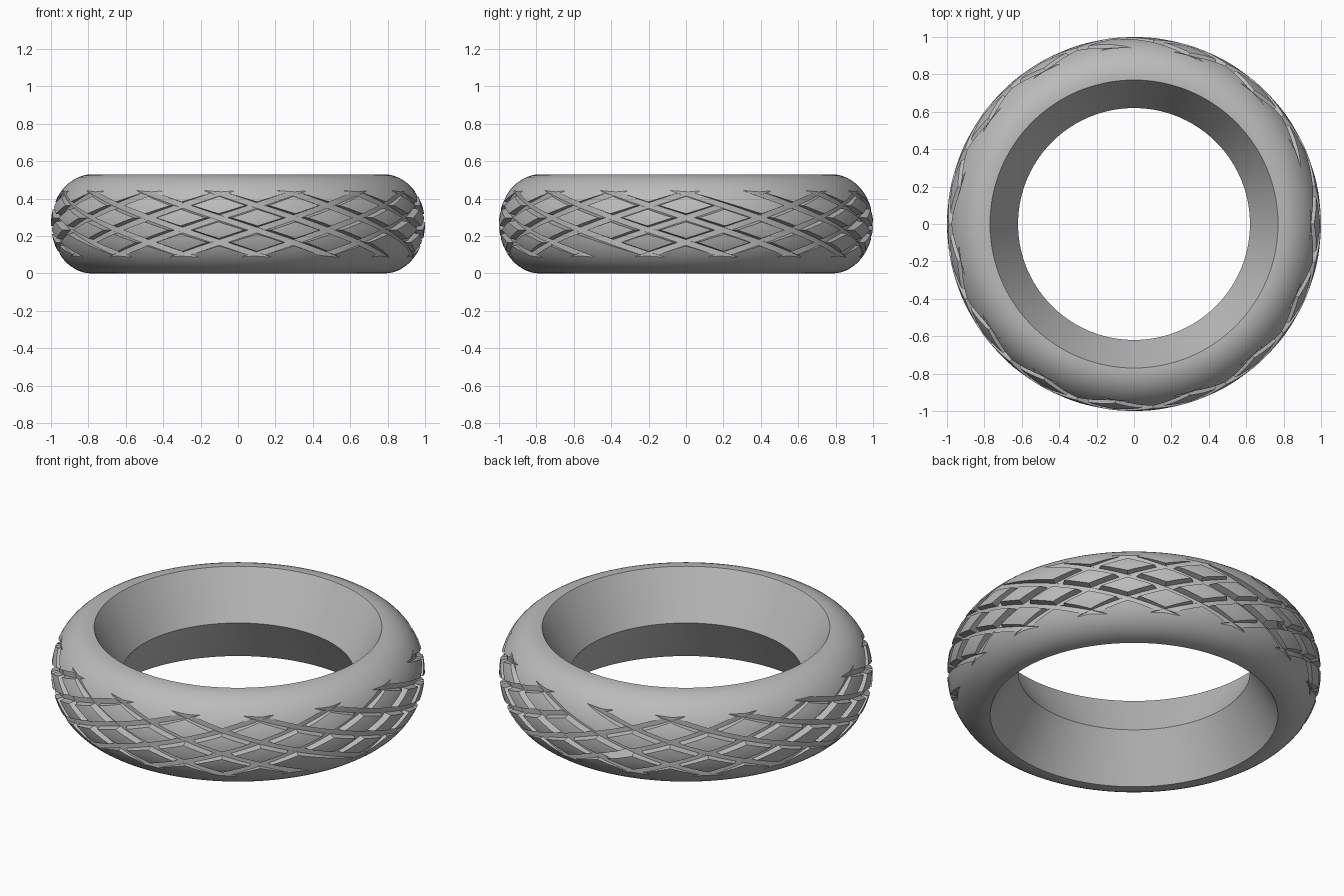
import bpy, bmesh
from math import sin, cos, pi, radians

cube = bpy.data.objects.get("Cube")
if cube:
    bpy.data.objects.remove(cube, do_unlink=True)

HALF = 0.265      # half of the ring height
REPEATS = 15      # grooves in each direction
SEGMENTS = 144

grey = bpy.data.materials.new("mid grey")
grey.use_nodes = True
colour = (0.5, 0.5, 0.5, 1)
grey.diffuse_color = colour
grey.node_tree.nodes["Principled BSDF"].inputs["Base Color"].default_value = colour


def make_object(name, bm):
    bmesh.ops.recalc_face_normals(bm, faces=bm.faces)
    mesh = bpy.data.meshes.new(name)
    bm.to_mesh(mesh)
    bm.free()
    mesh.materials.append(grey)
    obj = bpy.data.objects.new(name, mesh)
    bpy.context.collection.objects.link(obj)
    return obj


def polar(r, a, z):
    return (r * cos(a), r * sin(a), z)


def skin(bm, rows, closed):
    """Join rows of vertices, each row being a closed section."""
    n = len(rows[0])
    pairs = list(zip(rows, rows[1:]))
    if closed:
        pairs.append((rows[-1], rows[0]))
    for a, b in pairs:
        for i in range(n):
            j = (i + 1) % n
            bm.faces.new((a[i], a[j], b[j], b[i]))
    if not closed:
        bm.faces.new(rows[0])
        bm.faces.new(rows[-1])


# Ring body: rounded outside, narrow waist inside
profile = [(0.62, HALF), (0.77, 0)]
steps = 28
for i in range(steps + 1):
    a = -pi / 2 + pi * i / steps
    profile.append((0.78 + 0.22 * cos(a), HALF + HALF * sin(a)))
profile.append((0.77, 2 * HALF))

bm = bmesh.new()
rows = [[bm.verts.new(polar(r, 2 * pi * s / SEGMENTS, z)) for r, z in profile]
        for s in range(SEGMENTS)]
skin(bm, rows, True)
ring = make_object("tread_ring", bm)


# Helical bars that cut the crossing grooves
def groove_cutter(name, direction, floor):
    bm = bmesh.new()
    count = 24
    for k in range(REPEATS):
        middle = 2 * pi * k / REPEATS + direction * radians(30)
        rows = []
        for i in range(count + 1):
            t = 1.14 * (2 * i / count - 1)
            a = middle + direction * t * radians(33.3)
            z = HALF - t * 0.183
            r = floor - 0.016 * t * t
            section = [(r, -0.015), (1.05, -0.032), (1.05, 0.032), (r, 0.015)]
            rows.append([bm.verts.new(polar(q, a, z + dz)) for q, dz in section])
        skin(bm, rows, False)
    cutter = make_object(name, bm)
    cutter.hide_render = True
    return cutter


bpy.ops.object.select_all(action='DESELECT')
bpy.context.view_layer.objects.active = ring
ring.select_set(True)
for name, direction, floor in (("right_groove_cutter", 1, 0.96),
                               ("left_groove_cutter", -1, 0.961)):
    cutter = groove_cutter(name, direction, floor)
    mod = ring.modifiers.new(name, 'BOOLEAN')
    mod.operation = 'DIFFERENCE'
    mod.solver = 'EXACT'
    mod.object = cutter
    bpy.ops.object.modifier_apply(modifier=mod.name)
    bpy.data.objects.remove(cutter, do_unlink=True)

bpy.ops.object.shade_smooth_by_angle(angle=radians(25))
